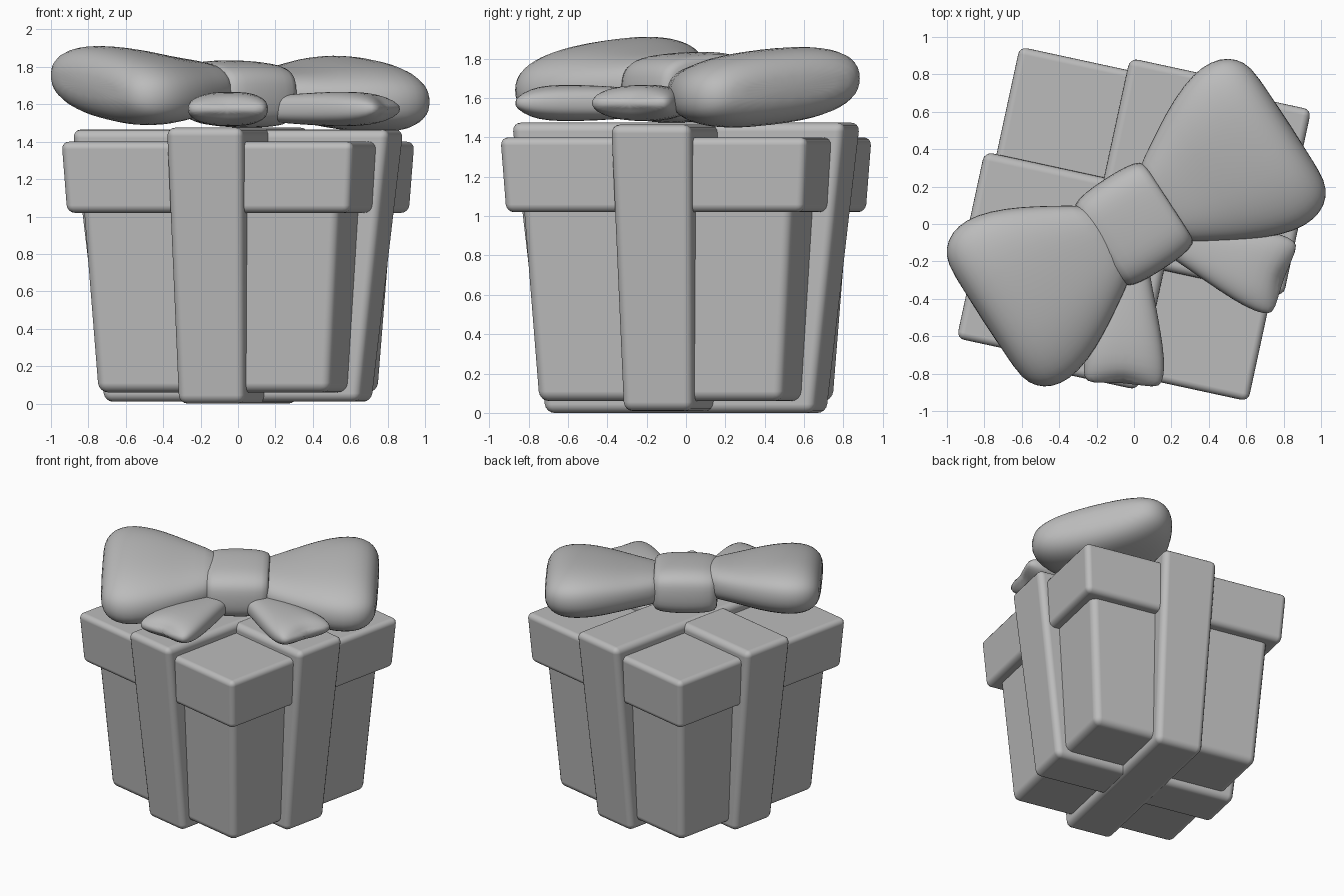
import bpy, bmesh, math
from mathutils import Matrix, Vector

cube = bpy.data.objects.get("Cube")
if cube:
    bpy.data.objects.remove(cube, do_unlink=True)

BOX_TURN = math.radians(-12.2)
BOW_TURN = math.radians(33)

grey = bpy.data.materials.new("plain_grey")
grey.use_nodes = True
colour = (0.5, 0.5, 0.5, 1)
grey.diffuse_color = colour
grey.node_tree.nodes["Principled BSDF"].inputs["Base Color"].default_value = colour


def add_object(name, bm, turn):
    bmesh.ops.recalc_face_normals(bm, faces=bm.faces)
    mesh = bpy.data.meshes.new(name)
    bm.to_mesh(mesh)
    bm.free()
    mesh.materials.append(grey)
    obj = bpy.data.objects.new(name, mesh)
    bpy.context.collection.objects.link(obj)
    obj.rotation_euler.z = turn
    for p in mesh.polygons:
        p.use_smooth = True
    return obj


def tapered_box(name, low, high, z0, z1, bevel):
    """Rounded box; low and high are half sizes (x, y) at the bottom and top."""
    bm = bmesh.new()
    bmesh.ops.create_cube(bm, size=2)
    for v in bm.verts:
        half, z = (high, z1) if v.co.z > 0 else (low, z0)
        v.co = (v.co.x * half[0], v.co.y * half[1], z)
    obj = add_object(name, bm, BOX_TURN)
    mod = obj.modifiers.new("rounding", "BEVEL")
    mod.width = bevel
    mod.segments = 4
    mod.limit_method = 'NONE'
    mod.harden_normals = True
    return obj


def pillow(name, rings, z, turn, power=2.6, tilt=0.0, notch=0.0, count=24):
    """Soft shape lofted along x; each ring is (x, half width, half height)."""
    bm = bmesh.new()
    loops = []
    end = rings[-1][0]
    for x, w, h in rings:
        loop = []
        for i in range(count):
            a = math.tau * i / count
            c, s = math.cos(a), math.sin(a)
            y = w * math.copysign(abs(c) ** (2 / power), c)
            up = h * math.copysign(abs(s) ** (2 / power), s)
            pull = notch * (1 - abs(y) / w) * max(0, x / end) ** 6
            loop.append(bm.verts.new((x - pull, y, z + up + tilt * y)))
        loops.append(loop)
    for a, b in zip(loops, loops[1:]):
        for i in range(count):
            j = (i + 1) % count
            bm.faces.new((a[i], a[j], b[j], b[i]))
    bm.faces.new(loops[0])
    bm.faces.new(loops[-1])
    obj = add_object(name, bm, turn)
    mod = obj.modifiers.new("soft", "SUBSURF")
    mod.levels = mod.render_levels = 1
    return obj


# Box and lid
tapered_box("box_body", (0.635, 0.635), (0.705, 0.705), 0.06, 1.1, 0.05)
tapered_box("box_lid", (0.775, 0.775), (0.80, 0.80), 1.02, 1.40, 0.04)

# Crossing ribbon bands
tapered_box("ribbon_front_back", (0.18, 0.70), (0.21, 0.868), 0.0, 1.475, 0.045)
tapered_box("ribbon_left_right", (0.70, 0.18), (0.868, 0.21), 0.01, 1.465, 0.045)

# Bow loops, each leaning up towards the back
loop_rings = [(0.12, 0.2, 0.11), (0.24, 0.27, 0.13), (0.4, 0.37, 0.15),
              (0.55, 0.45, 0.18), (0.7, 0.505, 0.195), (0.82, 0.51, 0.195),
              (0.91, 0.475, 0.17), (0.965, 0.41, 0.12), (0.99, 0.32, 0.05)]
pillow("bow_loop_left", loop_rings, 1.655, BOW_TURN, tilt=0.1)
mirrored = [(-x * 0.97, w, h) for x, w, h in loop_rings]
pillow("bow_loop_right", mirrored, 1.70, BOW_TURN, tilt=0.13)

# Knot
knot_rings = [(-0.225, 0.21, 0.12), (-0.22, 0.265, 0.16), (-0.13, 0.285, 0.175),
              (0, 0.29, 0.18)]
knot_rings += [(-x, w, h) for x, w, h in reversed(knot_rings[:-1])]
pillow("bow_knot", knot_rings, 1.655, BOW_TURN, power=3.2, tilt=0.06)

# Ribbon tails
tail_rings = [(0.1, 0.07, 0.06), (0.25, 0.1, 0.075), (0.45, 0.155, 0.09),
              (0.65, 0.205, 0.095), (0.77, 0.22, 0.085), (0.84, 0.21, 0.06),
              (0.87, 0.18, 0.025)]
for side, angle in (("left", -20), ("right", -94)):
    pillow("bow_tail_" + side, tail_rings, 1.575, math.radians(angle), notch=0.05)
